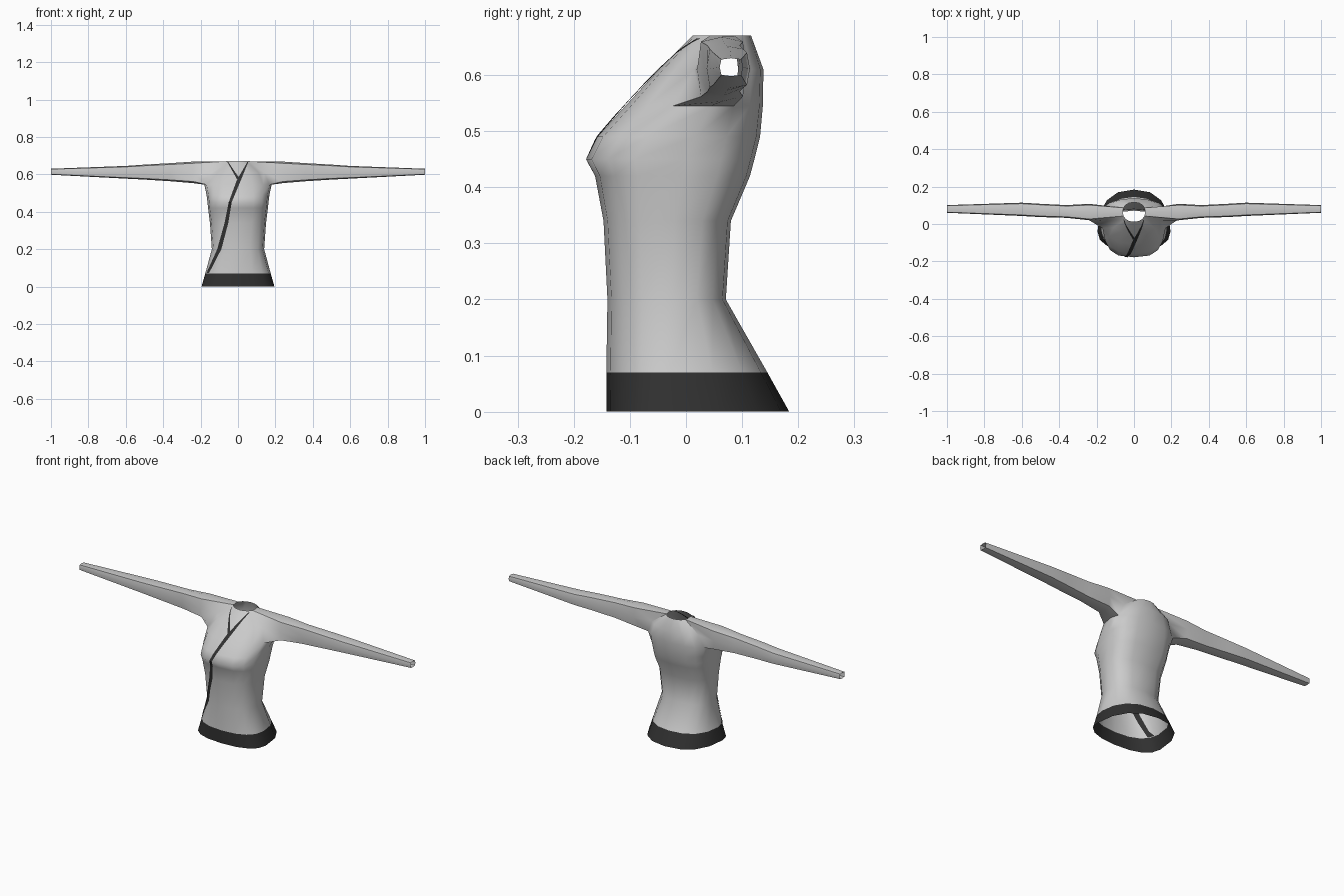
import bpy, bmesh, math
from mathutils import Vector
from mathutils.bvhtree import BVHTree

cube = bpy.data.objects.get("Cube")
if cube:
    bpy.data.objects.remove(cube)


def material(name, rgb):
    m = bpy.data.materials.new(name)
    m.use_nodes = True
    m.diffuse_color = (*rgb, 1)
    m.node_tree.nodes["Principled BSDF"].inputs["Base Color"].default_value = (*rgb, 1)
    return m


cloth = material("light grey cloth", (0.6, 0.6, 0.6))
trim = material("charcoal trim", (0.03, 0.03, 0.03))


def make_object(name, bm, mats, angle):
    mesh = bpy.data.meshes.new(name)
    bm.to_mesh(mesh)
    ob = bpy.data.objects.new(name, mesh)
    bpy.context.collection.objects.link(ob)
    for m in mats:
        mesh.materials.append(m)
    bpy.ops.object.select_all(action='DESELECT')
    ob.select_set(True)
    bpy.context.view_layer.objects.active = ob
    bpy.ops.object.shade_smooth_by_angle(angle=math.radians(angle))
    return ob


# Torso rings: height, half width, front y, widest y, back y, roundness
RINGS = [
    (0.00, 0.195, -0.142, -0.040, 0.184, 0.85),
    (0.07, 0.175, -0.142, -0.030, 0.145, 0.85),
    (0.20, 0.140, -0.140, -0.025, 0.071, 0.80),
    (0.34, 0.150, -0.147, -0.020, 0.080, 0.75),
    (0.42, 0.160, -0.162, -0.005, 0.114, 0.70),
    (0.45, 0.163, -0.178, 0.000, 0.122, 0.70),
    (0.49, 0.168, -0.158, 0.015, 0.132, 0.75),
    (0.545, 0.180, -0.108, 0.045, 0.137, 0.85),
    (0.61, 0.150, -0.048, 0.060, 0.138, 0.90),
    (0.67, 0.060, 0.012, 0.065, 0.116, 0.90),
]
N = 16


def power(v, p):
    return math.copysign(abs(v) ** p, v) if abs(v) > 1e-6 else 0.0


bm = bmesh.new()
rings = []
for z, w, front, mid, back, p in RINGS:
    ring = []
    for j in range(N):
        a = 2 * math.pi * j / N
        c = power(math.cos(a), p)
        depth = (mid - front) if c > 0 else (back - mid)
        ring.append(bm.verts.new((w * power(math.sin(a), p), mid - depth * c, z)))
    rings.append(ring)

# Skin the torso, leaving an armhole on each side
for i in range(len(rings) - 1):
    for j in range(N):
        if i >= 7 and j in (3, 4, 11, 12):
            continue
        k = (j + 1) % N
        f = bm.faces.new((rings[i][j], rings[i][k], rings[i + 1][k], rings[i + 1][j]))
        f.material_index = 1 if i == 0 else 0   # dark hem band

# Sleeves grow from the armholes: x, y range, z range
SLEEVE = [
    (0.24, 0.020, 0.108, 0.553, 0.668),
    (0.36, 0.033, 0.101, 0.563, 0.660),
    (0.50, 0.037, 0.108, 0.572, 0.652),
    (0.60, 0.043, 0.114, 0.577, 0.645),
    (1.00, 0.060, 0.101, 0.598, 0.630),
]
C = 0.85
SECTION = [(-C, -C), (0, -1), (C, -C), (1, 0), (C, C), (0, 1), (-C, C), (-1, 0)]
HOLE = [(7, 3), (7, 4), (7, 5), (8, 5), (9, 5), (9, 4), (9, 3), (8, 3)]
for side in (1, -1):
    prev = [rings[i][j if side > 0 else N - j] for i, j in HOLE]
    for x, y0, y1, z0, z1 in SLEEVE:
        cur = [bm.verts.new((side * x, (y0 + y1) / 2 + u * (y1 - y0) / 2,
                             (z0 + z1) / 2 + v * (z1 - z0) / 2)) for u, v in SECTION]
        for k in range(8):
            n = (k + 1) % 8
            quad = (prev[k], prev[n], cur[n], cur[k])
            bm.faces.new(quad if side > 0 else quad[::-1])
        prev = cur

# Drop the unused vertices inside the armholes
bmesh.ops.delete(bm, geom=[v for v in bm.verts if not v.link_faces], context='VERTS')
tree = BVHTree.FromBMesh(bm)
make_object("wrap_top", bm, [cloth, trim], 55)
bm.free()


# Thin collar edging laid over the front of the torso
def on_front(x, z, lift):
    hit = tree.ray_cast(Vector((x, -1, z)), Vector((0, 1, 0)))[0]
    if hit is None:
        hit = tree.find_nearest(Vector((x, -0.06, z)))[0]
    return hit + Vector((0, -lift, 0))


def edging(name, path, lift, steps=14):
    bm = bmesh.new()
    last = None
    for (x0, z0, w0), (x1, z1, w1) in zip(path, path[1:]):
        for s in range(steps + 1):
            t = s / steps
            x, z, w = x0 + (x1 - x0) * t, z0 + (z1 - z0) * t, w0 + (w1 - w0) * t
            row = [bm.verts.new(on_front(x + d * w / 2, z, lift)) for d in (-1, 0, 1)]
            if last and s > 0:
                for k in (0, 1):
                    bm.faces.new((last[k], row[k], row[k + 1], last[k + 1]))
            last = row
    bmesh.ops.remove_doubles(bm, verts=bm.verts, dist=1e-5)
    bmesh.ops.recalc_face_normals(bm, faces=bm.faces)
    if sum(f.normal.y for f in bm.faces) * lift > 0:
        bmesh.ops.reverse_faces(bm, faces=bm.faces)
    make_object(name, bm, [trim], 40)
    bm.free()


# x, z, width along each edge
OVERLAP = [(0.052, 0.665, 0.005), (0.005, 0.570, 0.022), (-0.042, 0.450, 0.016),
           (-0.062, 0.340, 0.020), (-0.100, 0.200, 0.022), (-0.162, 0.072, 0.014)]
UNDERLAP = [(-0.054, 0.665, 0.005), (0.002, 0.575, 0.016)]
for place, lift in (("outer", 0.004), ("inner", -0.003)):
    edging("overlap_edging_" + place, OVERLAP, lift)
    edging("underlap_edging_" + place, UNDERLAP, lift)
